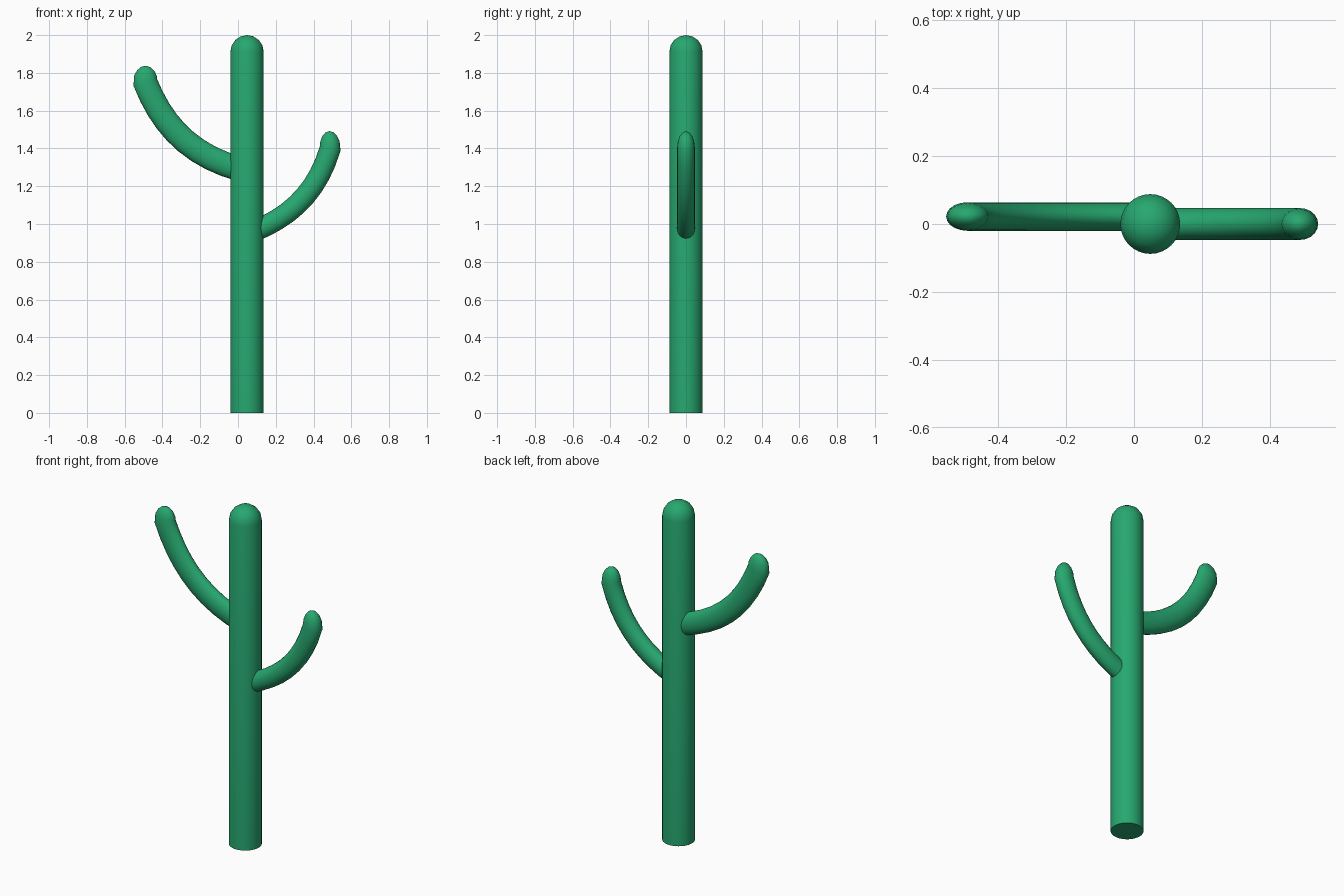
import bpy
import bmesh
from math import cos, sin, pi
from mathutils import Vector
from mathutils.geometry import interpolate_bezier

if "Cube" in bpy.data.objects:
    bpy.data.objects.remove(bpy.data.objects["Cube"], do_unlink=True)

# Single cactus colour
green = bpy.data.materials.new("cactus green")
green.use_nodes = True
colour = (0.02, 0.39, 0.16, 1)
green.diffuse_color = colour
green.node_tree.nodes["Principled BSDF"].inputs["Base Color"].default_value = colour


def dome(start, axis, length, steps):
    """Centres and scales of the shrinking rings of a rounded end."""
    angles = [pi / 2 * i / steps for i in range(1, steps)]
    return [(start + axis * length * sin(a), cos(a)) for a in angles]


def tube(name, path, cap_axis, cap_length, radii, sides, steps):
    """Sweep an ellipse along a path in the xz plane and round its far end."""
    axis = Vector(cap_axis).normalized()
    rings = [(p, 1) for p in path] + dome(path[-1], axis, cap_length, steps)
    tip = path[-1] + axis * cap_length
    centres = [c for c, _ in rings] + [tip]
    depth = Vector((0, 1, 0))
    bm = bmesh.new()
    loops = []
    for i, (centre, scale) in enumerate(rings):
        tangent = (centres[i + 1] - centres[max(i - 1, 0)]).normalized()
        across = depth.cross(tangent)
        loops.append([bm.verts.new(centre + scale * (
            across * radii[0] * cos(2 * pi * k / sides)
            + depth * radii[1] * sin(2 * pi * k / sides)))
            for k in range(sides)])
    end = bm.verts.new(tip)
    bm.faces.new(loops[0])
    for k in range(sides):
        n = (k + 1) % sides
        for low, high in zip(loops, loops[1:]):
            bm.faces.new((low[k], low[n], high[n], high[k]))
        bm.faces.new((loops[-1][k], loops[-1][n], end))
    bmesh.ops.recalc_face_normals(bm, faces=bm.faces)
    mesh = bpy.data.meshes.new(name)
    bm.to_mesh(mesh)
    bm.free()
    mesh.materials.append(green)
    obj = bpy.data.objects.new(name, mesh)
    bpy.context.collection.objects.link(obj)
    bpy.ops.object.select_all(action="DESELECT")
    obj.select_set(True)
    bpy.context.view_layer.objects.active = obj
    bpy.ops.object.shade_smooth_by_angle(angle=pi / 4)


def arm(name, points, y, cap_axis, cap_length, radii):
    """Curved arm following four bezier points given as (x, z)."""
    controls = [Vector((x, y, z)) for x, z in points]
    path = interpolate_bezier(*controls, 10)
    tube(name, path, cap_axis, cap_length, radii, 20, 4)


# Trunk with a domed top
tube("trunk", [Vector((0.048, 0, 0)), Vector((0.048, 0, 1.912))],
     (0, 0, 1), 0.088, (0.088, 0.088), 32, 4)

# Upper arm on the right, set slightly back
arm("right_arm", [(0.02, 1.288), (-0.25, 1.36), (-0.40, 1.52), (-0.491, 1.75)],
    0.022, (0.05, 0, 1), 0.088, (0.065, 0.042))

# Lower arm on the left
arm("left_arm", [(0.08, 0.96), (0.28, 1.04), (0.42, 1.17), (0.488, 1.40)],
    0, (-0.05, 0, 1), 0.092, (0.056, 0.047))
